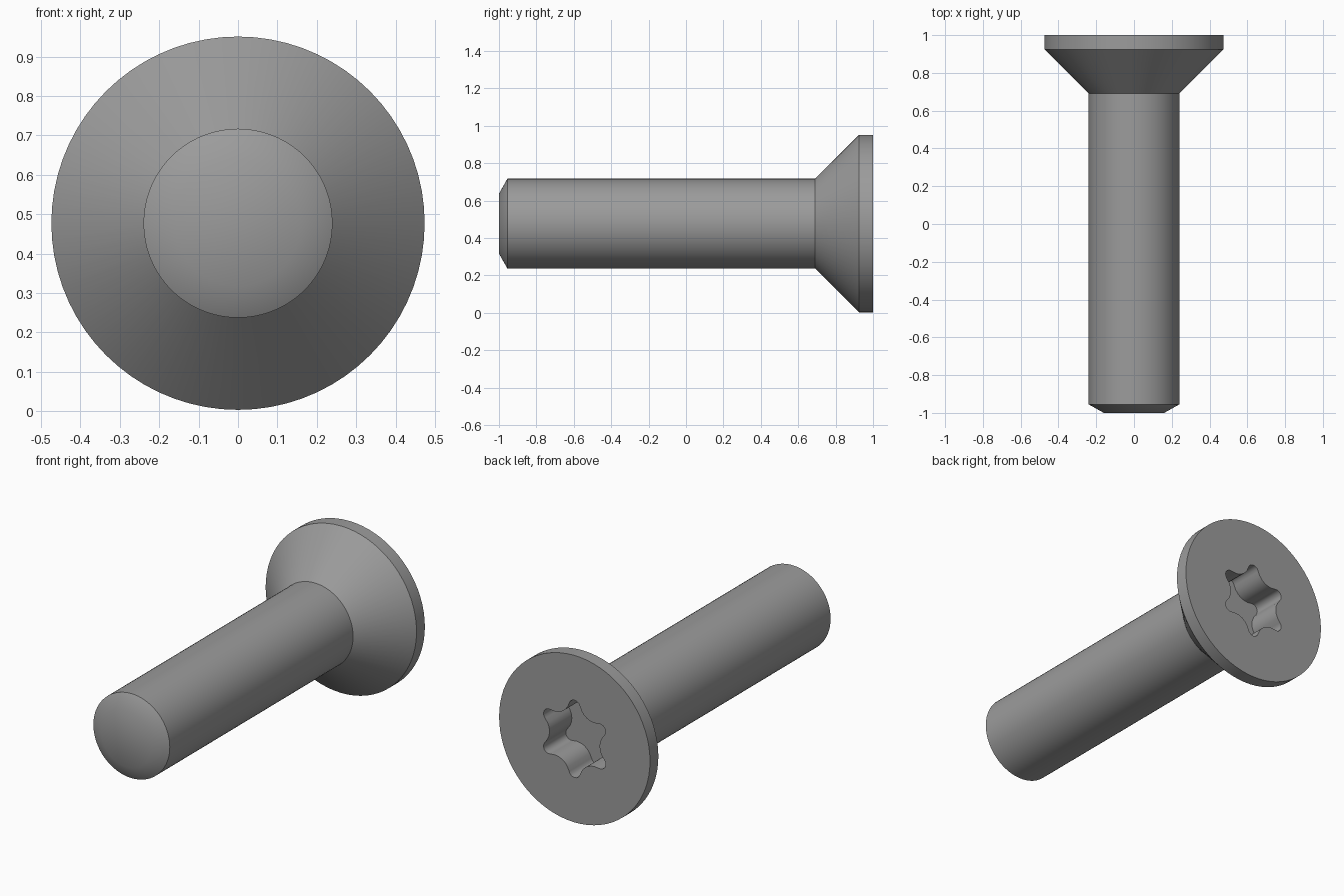
import bpy
import bmesh
from math import radians, cos, sin, atan2, pi

cube = bpy.data.objects.get("Cube")
if cube:
    bpy.data.objects.remove(cube)

AXIS_Z = 0.477
LOBES, STEPS = 6, 12          # points per lobe: 7 on the lobe, 5 on the notch
SEGMENTS = LOBES * STEPS


def circle(radius):
    return [(radius * cos(2 * pi * (i - 3) / SEGMENTS),
             radius * sin(2 * pi * (i - 3) / SEGMENTS)) for i in range(SEGMENTS)]


def six_lobe_outline():
    """Star drive outline made of tangent lobe and notch arcs."""
    lobe_r, lobe_c = 0.035, 0.185
    notch_r, notch_c = 0.094, 0.251
    nx, ny = notch_c * cos(pi / 6), notch_c * sin(pi / 6)
    tangent = atan2(ny, nx - lobe_c)
    start, mid = tangent + pi, pi + pi / 6
    one = []
    for i in range(7):
        a = tangent * (i - 3) / 3
        one.append((lobe_c + lobe_r * cos(a), lobe_r * sin(a)))
    for i in range(1, 6):
        a = start + (mid - start) * i / 3
        one.append((nx + notch_r * cos(a), ny + notch_r * sin(a)))
    points = []
    for k in range(LOBES):
        c, s = cos(k * pi / 3), sin(k * pi / 3)
        points += [(x * c - y * s, x * s + y * c) for x, y in one]
    return points


# Rings from the tip, along the shank and head, into the drive recess
star = six_lobe_outline()
rings = [
    (-1.0, circle(0.16)),
    (-0.955, circle(0.24)),
    (0.69, circle(0.24)),
    (0.925, circle(0.474)),
    (1.0, circle(0.474)),
    (1.0, star),
    (0.80, star),
]

bm = bmesh.new()
# A lobe points straight up
loops = [[bm.verts.new((-v, y, AXIS_Z + u)) for u, v in outline]
         for y, outline in rings]
for a, b in zip(loops, loops[1:]):
    for i in range(SEGMENTS):
        j = (i + 1) % SEGMENTS
        bm.faces.new((a[i], a[j], b[j], b[i]))
bm.faces.new(loops[0])        # tip end
bm.faces.new(loops[-1])       # recess floor
bmesh.ops.recalc_face_normals(bm, faces=bm.faces)

mesh = bpy.data.meshes.new("countersunk_screw")
bm.to_mesh(mesh)
bm.free()
screw = bpy.data.objects.new("countersunk_screw", mesh)
bpy.context.collection.objects.link(screw)

# Plain steel
steel = bpy.data.materials.new("steel_grey")
steel.use_nodes = True
colour = (0.33, 0.33, 0.33, 1.0)
steel.diffuse_color = colour
steel.node_tree.nodes["Principled BSDF"].inputs["Base Color"].default_value = colour
mesh.materials.append(steel)

# Smooth round sides, sharp rims
bpy.ops.object.select_all(action='DESELECT')
screw.select_set(True)
bpy.context.view_layer.objects.active = screw
bpy.ops.object.shade_smooth_by_angle(angle=radians(35))
